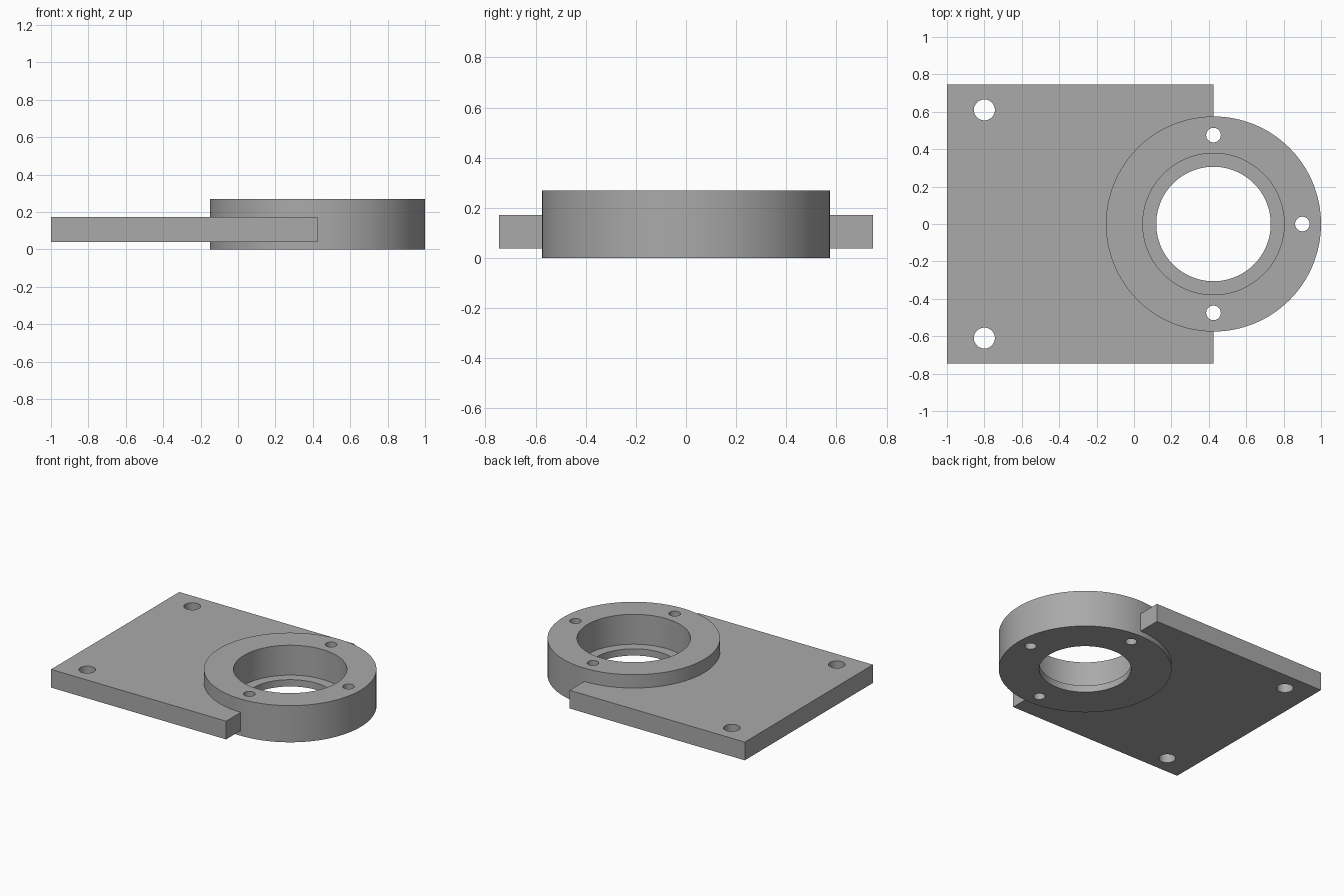
import bpy
import math

cube = bpy.data.objects.get("Cube")
if cube:
    bpy.data.objects.remove(cube, do_unlink=True)

# Main dimensions
HUB_X = 0.425
HUB_R = 0.575
HUB_H = 0.27
PLATE_Z = (0.038, 0.172)
HALF_Y = 0.745
LEDGE_Z = 0.05

grey = bpy.data.materials.new("machined_grey")
grey.use_nodes = True
colour = (0.4, 0.4, 0.4, 1)
grey.diffuse_color = colour
grey.node_tree.nodes["Principled BSDF"].inputs["Base Color"].default_value = colour


def cylinder(name, x, y, radius, z0, z1, sides=48):
    bpy.ops.mesh.primitive_cylinder_add(
        vertices=sides, radius=radius, depth=z1 - z0, location=(x, y, (z0 + z1) / 2))
    obj = bpy.context.object
    obj.name = name
    obj.data.materials.append(grey)
    return obj


def combine(target, tool, operation):
    """Apply an exact boolean, then discard the tool."""
    tool.hide_render = True
    mod = target.modifiers.new(operation.title(), "BOOLEAN")
    mod.operation = operation
    mod.solver = "EXACT"
    mod.object = tool
    bpy.context.view_layer.objects.active = target
    bpy.ops.object.modifier_apply(modifier=mod.name)
    bpy.data.objects.remove(tool, do_unlink=True)


# Flat mounting plate, ending at the hub's centre line
bpy.ops.mesh.primitive_cube_add(size=1, location=((HUB_X - 1) / 2, 0, sum(PLATE_Z) / 2))
plate = bpy.context.object
plate.name = "mounting_plate"
plate.scale = (HUB_X + 1, 2 * HALF_Y, PLATE_Z[1] - PLATE_Z[0])
bpy.ops.object.transform_apply(location=False, rotation=False, scale=True)
plate.data.materials.append(grey)

# Round bearing hub fused with the plate
bracket = cylinder("bearing_bracket", HUB_X, 0, HUB_R, 0, HUB_H, 128)
combine(bracket, plate, "UNION")

# Stepped bore: narrow through hole below a wide bearing seat
combine(bracket, cylinder("bore_cutter", HUB_X, 0, 0.306, -0.1, 0.4, 128), "DIFFERENCE")
combine(bracket, cylinder("seat_cutter", HUB_X, 0, 0.378, LEDGE_Z, 0.4, 128), "DIFFERENCE")

# Three screw holes around the hub
for angle in (-90, 0, 90):
    a = math.radians(angle)
    hole = cylinder("screw_cutter", HUB_X + 0.475 * math.cos(a), 0.475 * math.sin(a),
                    0.039, -0.1, 0.4)
    combine(bracket, hole, "DIFFERENCE")

# Two mounting holes in the plate corners
for side in (-1, 1):
    combine(bracket, cylinder("mount_cutter", -0.8, side * 0.61, 0.056, -0.1, 0.4), "DIFFERENCE")

# Smooth round walls, sharp rims
bpy.ops.object.select_all(action="DESELECT")
bracket.select_set(True)
bpy.context.view_layer.objects.active = bracket
bpy.ops.object.shade_smooth_by_angle(angle=math.radians(30))
